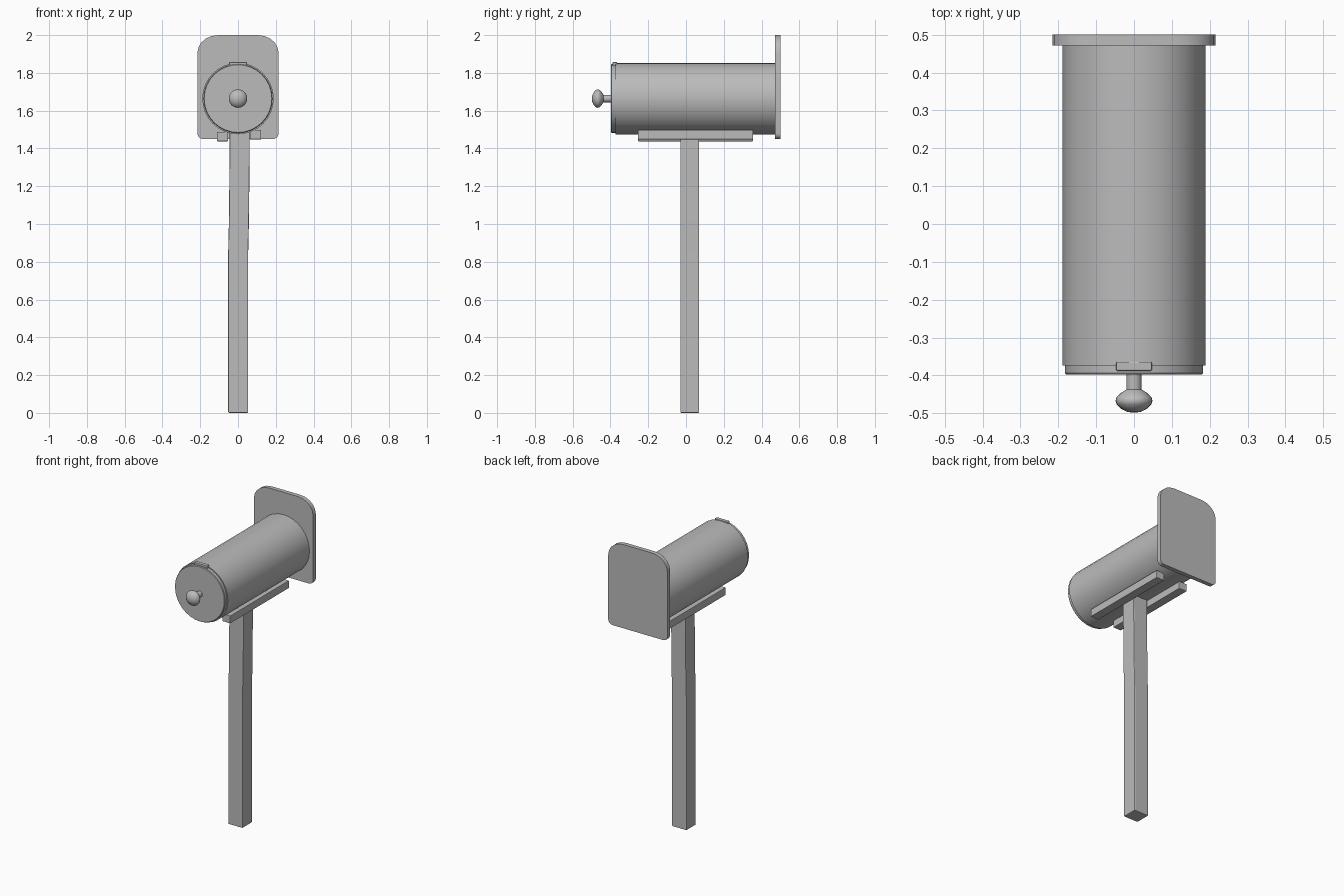
import bpy, bmesh, math
from mathutils import Matrix, Vector

cube = bpy.data.objects.get("Cube")
if cube:
    bpy.data.objects.remove(cube, do_unlink=True)

grey = bpy.data.materials.new("plain_grey")
grey.use_nodes = True
COLOUR = (0.5, 0.5, 0.5, 1)
grey.diffuse_color = COLOUR
grey.node_tree.nodes["Principled BSDF"].inputs["Base Color"].default_value = COLOUR

AXIS_Z = 1.664  # height of the barrel centre line


def finish(name, bm, bevel=0, smooth=False):
    bmesh.ops.recalc_face_normals(bm, faces=bm.faces[:])
    mesh = bpy.data.meshes.new(name)
    bm.to_mesh(mesh)
    bm.free()
    mesh.materials.append(grey)
    ob = bpy.data.objects.new(name, mesh)
    bpy.context.collection.objects.link(ob)
    if bevel:
        mod = ob.modifiers.new("soft_edges", "BEVEL")
        mod.width = bevel
        mod.segments = 2
        mod.limit_method = "ANGLE"
    if smooth:
        bpy.ops.object.select_all(action="DESELECT")
        ob.select_set(True)
        bpy.context.view_layer.objects.active = ob
        bpy.ops.object.shade_smooth_by_angle(angle=math.radians(35))
    return ob


def turned(name, profile, sides=32):
    """Lathe (radius, y) points around the barrel centre line."""
    bm = bmesh.new()
    verts = [bm.verts.new((r, y, AXIS_Z)) for r, y in profile]
    edges = [bm.edges.new(pair) for pair in zip(verts, verts[1:])]
    bmesh.ops.spin(bm, geom=verts + edges, cent=(0, 0, AXIS_Z), axis=(0, 1, 0),
                   angle=math.tau, steps=sides)
    bmesh.ops.remove_doubles(bm, verts=bm.verts[:], dist=0.0005)
    return finish(name, bm, smooth=True)


def box(name, low, high, bevel=0.003):
    low, high = Vector(low), Vector(high)
    bm = bmesh.new()
    bmesh.ops.create_cube(bm, size=1, matrix=Matrix.Translation((low + high) / 2)
                          @ Matrix.Diagonal((*(high - low), 1)))
    return finish(name, bm, bevel)


# Barrel, lid and knob
turned("barrel", [(0, -0.374), (0.189, -0.374), (0.189, 0.472), (0, 0.472)])
turned("lid", [(0, -0.398), (0.179, -0.398), (0.182, -0.394), (0.182, -0.37), (0, -0.37)])
turned("knob", [(0, -0.498), (0.016, -0.497), (0.034, -0.488), (0.046, -0.476),
                (0.049, -0.467), (0.046, -0.457), (0.034, -0.446), (0.02, -0.437),
                (0.02, -0.39), (0, -0.39)], 24)

# Hinge tab on top of the lid
box("lid_tab", (-0.047, -0.388, 1.834), (0.047, -0.364, 1.857))

# Back plate with wide rounded top corners and small bottom ones
bm = bmesh.new()
outline = []
HALF, LOW, HIGH = 0.215, 1.45, 2.0
for sx, top, start in ((1, True, 0), (-1, True, 90), (-1, False, 180), (1, False, 270)):
    rx, rz = (0.11, 0.095) if top else (0.03, 0.03)
    cx, cz = sx * (HALF - rx), (HIGH - rz if top else LOW + rz)
    for step in range(6):
        a = math.radians(start + 18 * step)
        outline.append(bm.verts.new((cx + rx * math.cos(a), 0.472, cz + rz * math.sin(a))))
face = bm.faces.new(outline)
new = bmesh.ops.extrude_face_region(bm, geom=[face])["geom"]
bmesh.ops.translate(bm, vec=(0, 0.028, 0),
                    verts=[g for g in new if isinstance(g, bmesh.types.BMVert)])
finish("back_plate", bm, smooth=True)

# Support rails under the barrel
box("right_rail", (-0.111, -0.255, 1.438), (-0.053, 0.355, 1.488))
box("left_rail", (0.063, -0.255, 1.448), (0.122, 0.355, 1.498))

# Slightly crooked post, built from stacked square rings
bm = bmesh.new()
rings = []
for z, x in ((0, 0.001), (0.85, 0.001), (1.02, 0.005), (1.4, 0.009), (1.49, 0.009)):
    rings.append([bm.verts.new((x + sx * 0.053, 0.02 + sy * 0.05, z))
                  for sx, sy in ((-1, -1), (1, -1), (1, 1), (-1, 1))])
for a, b in zip(rings, rings[1:]):
    for i in range(4):
        j = (i + 1) % 4
        bm.faces.new((a[i], a[j], b[j], b[i]))
bm.faces.new(rings[0])
bm.faces.new(rings[-1])
finish("post", bm, bevel=0.005)
